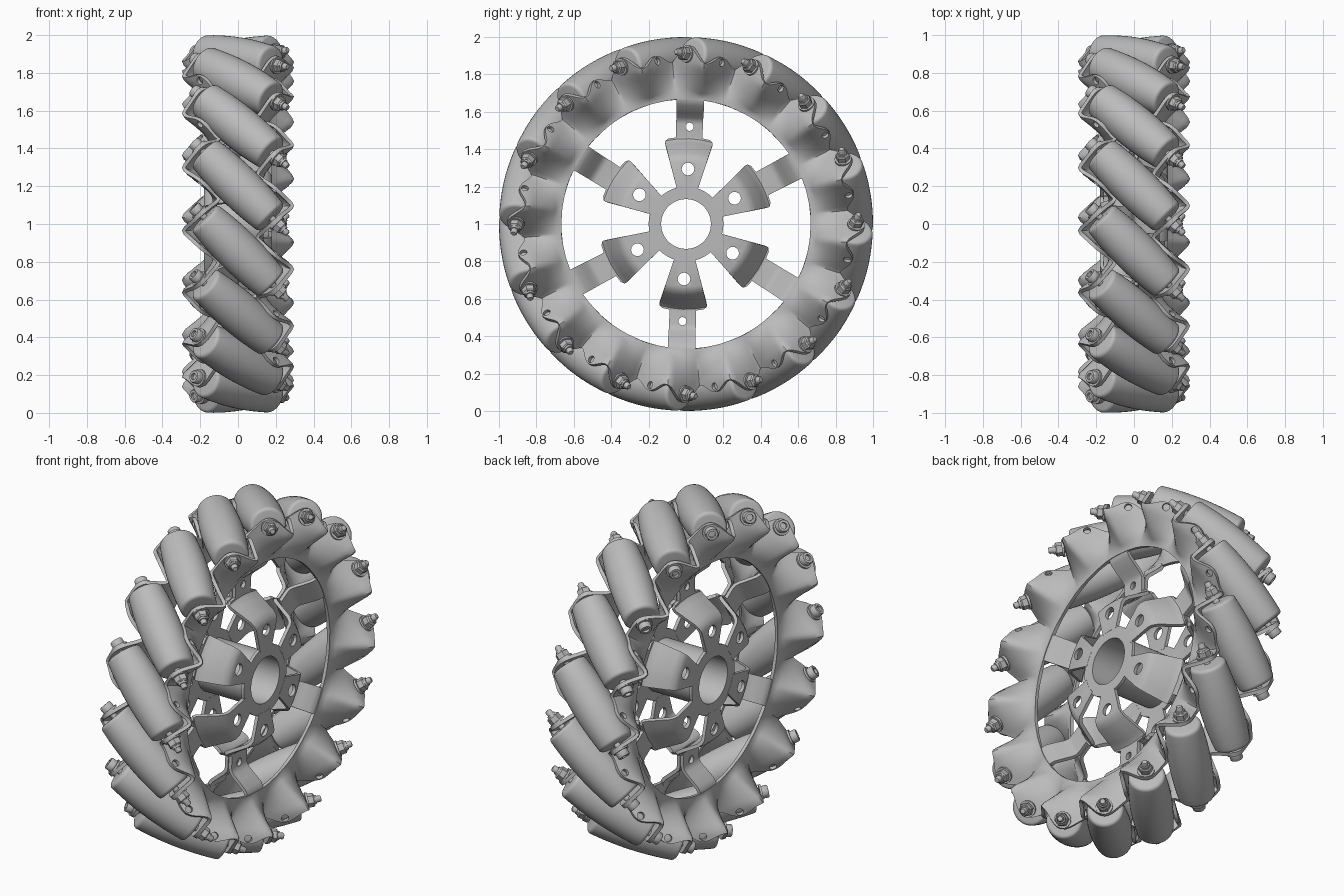
import bpy, bmesh, math
from math import sin, cos, pi, radians, sqrt
from mathutils import Vector, Matrix

old = bpy.data.objects.get("Cube")
if old:
    bpy.data.objects.remove(old)

COUNT = 16                      # rollers
PITCH = 2 * pi / COUNT
START = radians(13.3)           # elevation of the first roller
SPOKE_START = START + 3.5 * PITCH
AXIS_R = 0.885                  # roller axle distance from the wheel axle
TAB_X = 0.195                   # where axles pass through the side plates
TAB_PHI = -math.atan(TAB_X / AXIS_R)
INNER_X = 0.125                 # inner rim of the side plates
HUB_X = 0.17

grey = bpy.data.materials.new("plain_grey")
grey.use_nodes = True
COLOUR = (0.5, 0.5, 0.5, 1)
grey.diffuse_color = COLOUR
grey.node_tree.nodes["Principled BSDF"].inputs["Base Color"].default_value = COLOUR


def polar(x, r, e):
    """Point at radius r and elevation e measured upward from the front."""
    return Vector((x, -r * cos(e), 1 + r * sin(e)))


def tangent(e):
    return Vector((0, sin(e), cos(e)))


def frame(origin, axis):
    return Matrix.Translation(origin) @ axis.to_track_quat('Z', 'Y').to_matrix().to_4x4()


def finish(bm, name):
    bmesh.ops.remove_doubles(bm, verts=bm.verts, dist=1e-5)
    bmesh.ops.recalc_face_normals(bm, faces=bm.faces)
    mesh = bpy.data.meshes.new(name)
    bm.to_mesh(mesh)
    bm.free()
    mesh.materials.append(grey)
    return mesh


def place(mesh, name):
    ob = bpy.data.objects.new(name, mesh)
    bpy.context.scene.collection.objects.link(ob)
    return ob


def lathe(bm, profile, sides):
    """Revolve (height, radius) points around z."""
    rings = [[bm.verts.new((r * cos(2 * pi * i / sides), r * sin(2 * pi * i / sides), t))
              for i in range(sides)] for t, r in profile]
    for a, b in zip(rings, rings[1:]):
        for i in range(sides):
            j = (i + 1) % sides
            bm.faces.new((a[i], a[j], b[j], b[i]))
    bm.faces.new(rings[0])
    bm.faces.new(rings[-1])


def grid(bm, rows):
    """Skin a list of equally long point rows."""
    vs = [[bm.verts.new(p) for p in row] for row in rows]
    for a, b in zip(vs, vs[1:]):
        for i in range(len(a) - 1):
            bm.faces.new((a[i], a[i + 1], b[i + 1], b[i]))


def sheet(bm, name, holes):
    """Thicken a skin, then punch holes given as (point, axis, radius)."""
    ob = place(finish(bm, name), name)
    solid = ob.modifiers.new("thickness", 'SOLIDIFY')
    solid.thickness = 0.02
    solid.offset = 0
    cut = bmesh.new()
    for point, axis, radius in holes:
        bmesh.ops.create_cone(cut, cap_ends=True, segments=16, radius1=radius, radius2=radius,
                              depth=0.05, matrix=frame(point, axis))
    cutter = place(finish(cut, "hole_cutter"), "hole_cutter")
    cutter.hide_render = True
    punch = ob.modifiers.new("holes", 'BOOLEAN')
    punch.operation = 'DIFFERENCE'
    punch.object = cutter
    bpy.context.view_layer.update()
    ob.data = bpy.data.meshes.new_from_object(ob.evaluated_get(bpy.context.evaluated_depsgraph_get()))
    ob.modifiers.clear()
    bpy.data.objects.remove(cutter)


def ring_point(side, k, u):
    """Point on the stamped side ring; k runs from inner to outer edge, u from an axle."""
    wave = math.asin(0.98 * sin(u * COUNT)) / (pi / 2)
    outer = 0.9 + 0.022 * cos(u * COUNT) + 0.033 * cos(2 * u * COUNT)
    r = 0.667 + k * (outer - 0.667)
    rise = min(1, max(0, (r - 0.685) / 0.17))
    x = INNER_X + rise * (TAB_X - INNER_X + 0.106 * wave)
    return polar(side * x, r, START + side * (u + TAB_PHI))


# spoke: radius, side position, half width
SPOKE = [(0.68, 0.123, 0.074), (0.66, 0.12, 0.074), (0.64, 0.108, 0.074), (0.60, 0.062, 0.073),
         (0.575, 0.032, 0.072), (0.555, 0.016, 0.072), (0.535, 0.012, 0.072), (0.445, 0.012, 0.07)]
# fan-shaped hub arm: radius, side position, half angle
ARM = [(0.185, HUB_X, 0.29), (0.335, HUB_X, 0.29), (0.355, 0.162, 0.29), (0.375, 0.142, 0.29),
       (0.425, 0.052, 0.29), (0.44, 0.026, 0.29), (0.452, 0.014, 0.28), (0.465, 0.012, 0.24)]
SPREAD = (-1, -0.5, 0, 0.5, 1)

for side, label in ((1, "left"), (-1, "right")):
    # corrugated ring with tabs square to the roller axles
    bm = bmesh.new()
    steps = COUNT * 24
    grid(bm, [[ring_point(side, k / 10, 2 * pi * i / steps) for i in range(steps + 1)]
              for k in range(11)])
    holes = []
    for n in range(COUNT):
        e = START + side * (TAB_PHI + (n + 0.5) * PITCH)
        axis = (Vector((1, 0, 0)) + tangent(e)) * side
        holes.append((polar(side * TAB_X, 0.883, e), axis, 0.02))
    sheet(bm, label + "_side_ring", holes)

    # dished spokes and hub arms, six of each; only the upright spokes are drilled
    spokes, arms, spoke_holes, arm_holes = bmesh.new(), bmesh.new(), [], []
    along_x = Vector((1, 0, 0))
    for n in range(6):
        e = SPOKE_START + n * pi / 3
        grid(spokes, [[polar(side * x, r, e) + tangent(e) * w * f for f in SPREAD]
                      for r, x, w in SPOKE])
        grid(arms, [[polar(side * x, r, e + a * f) for f in SPREAD] for r, x, a in ARM])
        if n % 3 == 0:
            spoke_holes.append((polar(side * 0.012, 0.52, e), along_x, 0.022))
        arm_holes.append((polar(side * HUB_X, 0.294, e), along_x, 0.034))
    sheet(spokes, label + "_spokes", spoke_holes)
    sheet(arms, label + "_hub_arms", arm_holes)

    # flat hub washer
    bm = bmesh.new()
    grid(bm, [[polar(side * x, r, 2 * pi * i / 48) for i in range(49)]
              for x, r in ((0.161, 0.133), (0.179, 0.133), (0.179, 0.2), (0.161, 0.2), (0.161, 0.133))])
    place(finish(bm, label + "_hub_plate"), label + "_hub_plate")

# tube joining the two hub plates
bm = bmesh.new()
grid(bm, [[polar(x, r, 2 * pi * i / 48) for i in range(49)]
          for x, r in ((-0.165, 0.134), (0.165, 0.134), (0.165, 0.15), (-0.165, 0.15), (-0.165, 0.134))])
place(finish(bm, "hub_tube"), "hub_tube")

# barrel roller whose outline follows the wheel rim, with rounded shoulders
HALF, ROUND = 0.25, 0.02
barrel = []
for i in range(13):
    t = (i / 6 - 1) * (HALF - ROUND)
    barrel.append((t, 1 - sqrt(AXIS_R ** 2 + t * t / 2)))
shoulder = [(HALF - ROUND * (1 - sin(a)), barrel[0][1] - ROUND * (1 - cos(a)))
            for a in (pi / 8, pi / 4, 3 * pi / 8, pi / 2)]
bm = bmesh.new()
lathe(bm, [(-t, r) for t, r in reversed(shoulder)] + barrel + shoulder, 40)
roller_mesh = finish(bm, "roller")

# axle bolt: socket head at one end, washers, hex nut and tip at the other
bm = bmesh.new()
lathe(bm, [(-0.318, 0.018), (-0.333, 0.018), (-0.333, 0.031), (-0.328, 0.035), (-0.298, 0.035)], 20)
lathe(bm, [(-0.3, 0.018), (0.365, 0.018), (0.372, 0.013)], 16)
for a, b in ((-0.298, -0.286), (0.286, 0.298)):
    lathe(bm, [(a, 0.046), (b, 0.046)], 20)
lathe(bm, [(0.298, 0.038), (0.328, 0.038), (0.335, 0.031)], 6)
lathe(bm, [(0.335, 0.026), (0.346, 0.024)], 16)
bolt_mesh = finish(bm, "axle_bolt")

for n in range(COUNT):
    e = START + n * PITCH
    matrix = frame(polar(0, AXIS_R, e), Vector((1, 0, 0)) - tangent(e))
    for mesh in (roller_mesh, bolt_mesh):
        place(mesh, f"{mesh.name}_{n + 1}").matrix_world = matrix

# smooth shading with crisp edges
for ob in bpy.context.scene.objects:
    if ob.type == 'MESH':
        ob.select_set(True)
        bpy.context.view_layer.objects.active = ob
bpy.ops.object.shade_smooth_by_angle(angle=radians(40))
